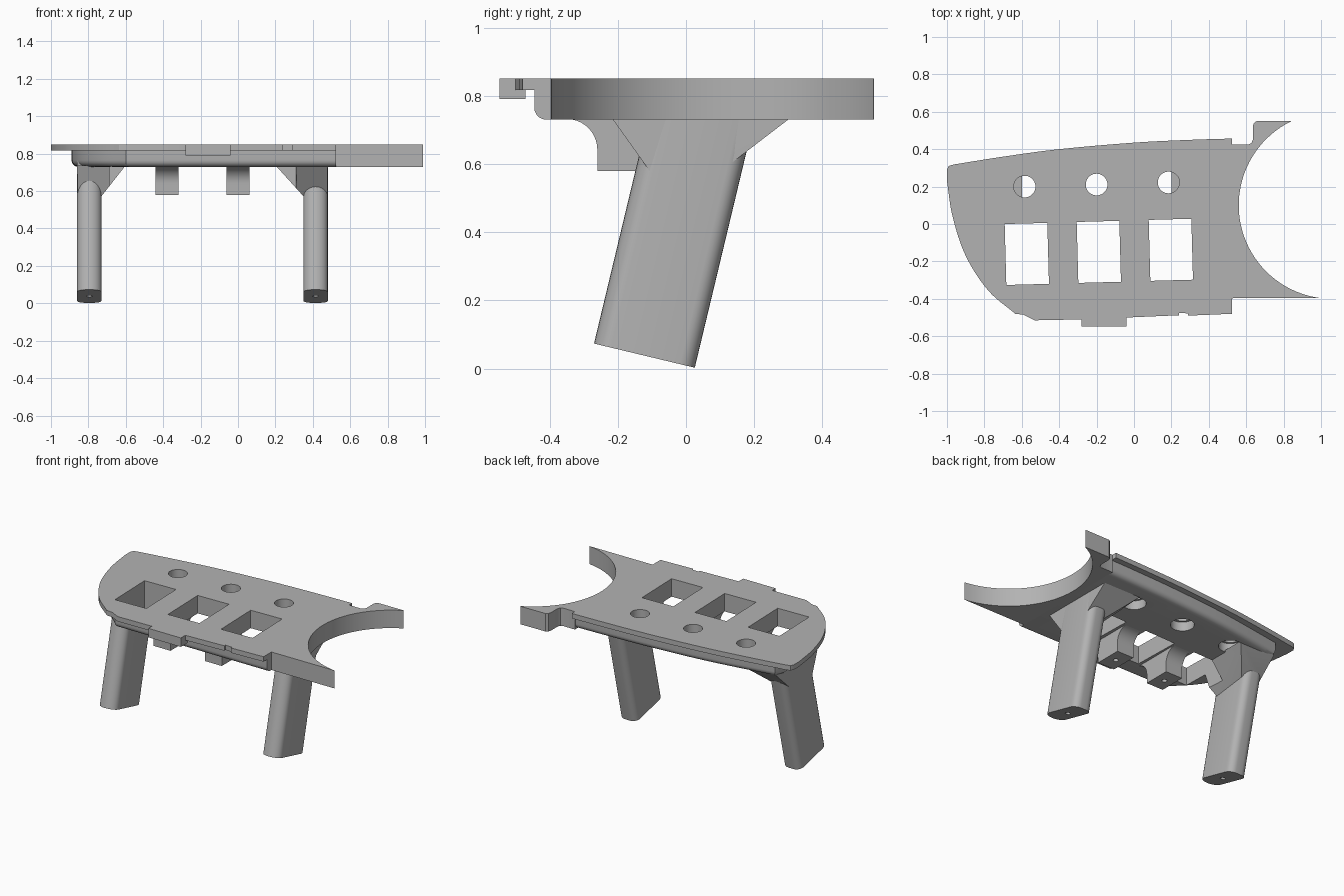
import bpy, bmesh
from math import sin, cos, pi, atan2
from mathutils import Matrix, Vector

if "Cube" in bpy.data.objects:
    bpy.data.objects.remove(bpy.data.objects["Cube"])

grey = bpy.data.materials.new("plain grey")
grey.use_nodes = True
grey.diffuse_color = (0.45, 0.45, 0.45, 1)
grey.node_tree.nodes["Principled BSDF"].inputs["Base Color"].default_value = (0.45, 0.45, 0.45, 1)


def add(name, bm, matrix=Matrix()):
    bmesh.ops.transform(bm, matrix=matrix, verts=bm.verts)
    bmesh.ops.recalc_face_normals(bm, faces=bm.faces)
    mesh = bpy.data.meshes.new(name)
    bm.to_mesh(mesh)
    bm.free()
    mesh.materials.append(grey)
    obj = bpy.data.objects.new(name, mesh)
    bpy.context.collection.objects.link(obj)
    return obj


def prism(points, low, high):
    """Extrude a flat outline from z = low to z = high."""
    bm = bmesh.new()
    face = bm.faces.new([bm.verts.new((x, y, low)) for x, y in points])
    ext = bmesh.ops.extrude_face_region(bm, geom=[face])
    moved = [g for g in ext["geom"] if isinstance(g, bmesh.types.BMVert)]
    bmesh.ops.translate(bm, verts=moved, vec=(0, 0, high - low))
    return bm


def spline(points, steps=6):
    """Smooth curve through the given points."""
    pts = [Vector(p) for p in points]
    pts = [2 * pts[0] - pts[1]] + pts + [2 * pts[-1] - pts[-2]]
    out = []
    for a, b, c, d in zip(pts, pts[1:], pts[2:], pts[3:]):
        for i in range(steps):
            t = i / steps
            out.append(b + (c - a) * t / 2 + (2 * a - 5 * b + 4 * c - d) * t * t / 2
                       + (3 * b - a - 3 * c + d) * t ** 3 / 2)
    return [tuple(p) for p in out] + [tuple(points[-1])]


def arc(cx, cy, r, start, end, n):
    return [(cx + r * cos(start + (end - start) * i / n),
             cy + r * sin(start + (end - start) * i / n)) for i in range(n + 1)]


def rect(x0, x1, y0, y1):
    return [(x0, y0), (x1, y0), (x1, y1), (x0, y1)]


def cut(obj, cutters):
    bpy.context.view_layer.objects.active = obj
    for c in cutters:
        mod = obj.modifiers.new("cut", 'BOOLEAN')
        mod.operation, mod.solver, mod.object = 'DIFFERENCE', 'EXACT', c
        bpy.ops.object.modifier_apply(modifier=mod.name)


TOP, LIP, BASE, JOIN = 0.85, 0.817, 0.73, 0.525
parts = []

# Thin top panel with overhanging lip
left_end = spline([(-.635, -.48), (-.78, -.355), (-.9, -.17), (-.97, .04), (-1, .23)])
back_edge = spline([(-.965, .318), (-.7, .36), (-.4, .4), (0, .435), (.3, .45), (JOIN, .457)])
front_edge = [(JOIN, -.48), (.29, -.49), (.29, -.478), (.24, -.475), (.24, -.488),
              (-.04, -.5), (-.28, -.51), (-.53, -.515), (-.59, -.485)]
top_panel = add("top_panel", prism(front_edge + left_end + [(-1, .29), (-.99, .31)] + back_edge, LIP, TOP))

# Thick body under the panel, rounded along its lower edge
body_left = spline([(-.6, -.445), (-.74, -.3), (-.84, -.12), (-.88, .06), (-.89, .22)])
body_back = spline([(-.86, .29), (-.4, .36), (0, .395), (.3, .41), (JOIN, .417)])
bm = prism([(JOIN, -.445)] + body_left + body_back, BASE, LIP)
rim = [e for e in bm.edges if all(v.co.z < BASE + .001 for v in e.verts)
       and min(v.co.x for v in e.verts) < JOIN - .01]
bmesh.ops.bevel(bm, geom=rim, offset=.035, segments=5, profile=.5, affect='EDGES')
body = add("body", bm)

# Full-depth end with a round bite and two horns
bite = arc(1.06, .1, .5, atan2(.45, -.22), 2 * pi - atan2(.495, -.07), 40)
hook = [(.655, .55), (.64, .538), (.635, .52), (.635, .45), (.628, .432), (.61, .425), (JOIN, .425)]
parts.append(add("horned_end", prism([(JOIN, -.397)] + bite[::-1] + [(.84, .552)] + hook, BASE, TOP)))

# Front tab
parts.append(add("front_tab", prism(rect(-.28, -.04, -.547, -.47), .79, TOP)))

# Window and hole cutters, set slightly askew
cutters = []
for x, y in ((-.573, -.16), (-.188, -.149), (.197, -.138)):
    turn = Matrix.Translation((x, y, 0)) @ Matrix.Rotation(.027, 4, 'Z')
    cutters.append(add("window_cutter", prism(rect(-.114, .114, -.163, .163), .4, 1), turn))
    cutters.append(add("hole_cutter", prism(arc(x - .012, y + .36, .058, 0, 2 * pi, 40)[:-1], .4, 1)))
wide = [add("recess_cutter", prism(arc(x, y, .072, 0, 2 * pi, 40)[:-1], .4, .79))
        for x, y in ((-.585, .2), (-.2, .211), (.185, .222))]
cut(top_panel, cutters)
cut(body, cutters + wide)
parts += [top_panel, body]

# Mounting brackets with curved roots, between the windows
side = [(-.26, .58)] + arc(-.35, .642, .09, 0, pi / 2, 10)
side += arc(.01, .642, .09, pi / 2, pi, 10) + [(-.08, .58)]
upright = Matrix(((0, 0, 1, 0), (1, 0, 0, 0), (0, 1, 0, 0), (0, 0, 0, 1)))
for x in (-.38, 0):
    bracket = add("bracket", prism(side, x - .062, x + .062), upright)
    pin = add("screw_cutter", prism(arc(x, -.17, .016, 0, 2 * pi, 16)[:-1], .5, .66))
    cut(bracket, [pin])
    cutters.append(pin)
    parts.append(bracket)

# Tilted legs with a rounded nose and a flared root
nose = [(.065 * cos(a), -.1 + .052 * sin(a)) for a in [pi + pi * i / 12 for i in range(13)]]
section = nose + arc(.02, .107, .045, 0, pi / 2, 6) + arc(-.02, .107, .045, pi / 2, pi, 6)
for x, x0, x1, y0, y1 in ((-.795, -.86, -.6, -.16, .28), (.415, .2, .48, -.22, .31)):
    tilt = Matrix.Translation((x, -.122, .038)) @ Matrix.Rotation(-.235, 4, 'X')
    leg = add("leg", prism(section, 0, .745), tilt)
    pin = add("screw_cutter", prism(arc(0, 0, .016, 0, 2 * pi, 16)[:-1], -.1, .12), tilt)
    cut(leg, [pin])
    bm = bmesh.new()
    for px, py in rect(x0, x1, y0, y1):
        bm.verts.new((px, py, BASE + .008))
    for px in (x - .063, x + .063):
        bm.verts.new((px, -.1, .57))
        bm.verts.new((px, .13, .6))
        bm.verts.new((px * .6 + x * .4, .178, .64))
    bmesh.ops.convex_hull(bm, input=bm.verts)
    flare = add("leg_flare", bm)
    cut(flare, [c for c in cutters if c.name.startswith("window")])
    cutters.append(pin)
    parts += [leg, flare]

for c in cutters + wide:
    bpy.data.objects.remove(c)

# Smooth curved walls, keep hard edges
for obj in parts:
    bpy.ops.object.select_all(action='DESELECT')
    obj.select_set(True)
    bpy.context.view_layer.objects.active = obj
    bpy.ops.object.shade_smooth_by_angle(angle=.5)
